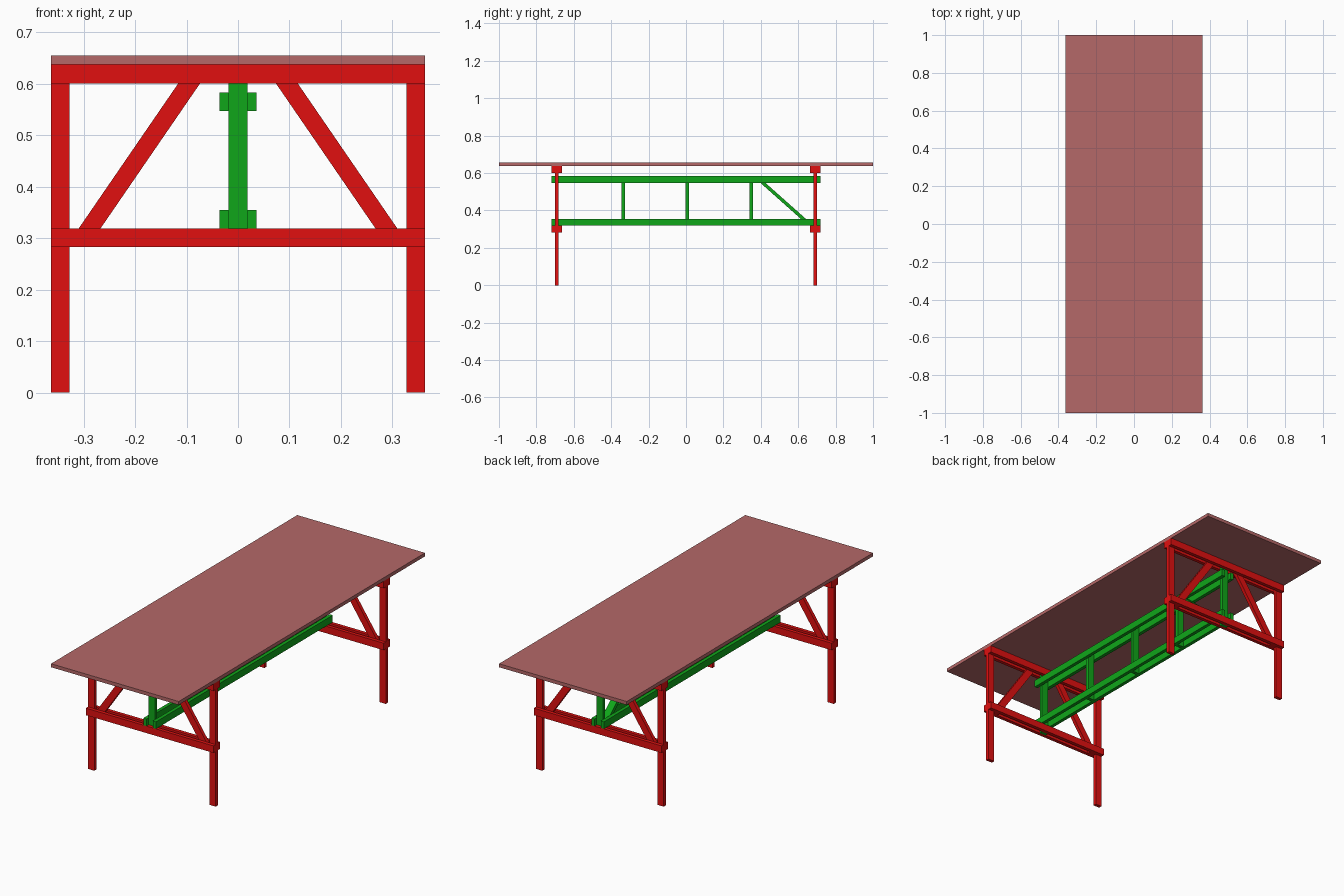
import bpy

if "Cube" in bpy.data.objects:
    bpy.data.objects.remove(bpy.data.objects["Cube"])

T, W = 0.018, 0.036          # batten thickness and width
END_Y = 0.691                # position of the end frames
HALF_W = 0.363
Z_LOW, Z_TOP = 0.283, 0.637  # bottom of low rails, underside of top


def material(name, color):
    m = bpy.data.materials.new(name)
    m.diffuse_color = color
    m.use_nodes = True
    m.node_tree.nodes["Principled BSDF"].inputs["Base Color"].default_value = m.diffuse_color
    return m


RED = material("red_wood", (0.75, 0.005, 0.005, 1))
GREEN = material("green_wood", (0.005, 0.38, 0.01, 1))
TOP = material("top_wood", (0.46, 0.14, 0.14, 1))


def make(name, verts, faces, mat):
    me = bpy.data.meshes.new(name)
    me.from_pydata(verts, [], faces)
    me.materials.append(mat)
    ob = bpy.data.objects.new(name, me)
    bpy.context.collection.objects.link(ob)
    return ob


def brace(name, low, high, half, mat):
    """Slanted bar with level ends; low/high are centres, half = (hx, hy)."""
    hx, hy = half
    corners = [(-hx, -hy), (hx, -hy), (hx, hy), (-hx, hy)]
    verts = [(c[0] + x, c[1] + y, c[2]) for c in (low, high) for x, y in corners]
    faces = [(3, 2, 1, 0), (4, 5, 6, 7)]
    faces += [(i, (i + 1) % 4, (i + 1) % 4 + 4, i + 4) for i in range(4)]
    return make(name, verts, faces, mat)


def bar(name, x, y, z0, z1, sx, sy, mat):
    return brace(name, (x, y, z0), (x, y, z1), (sx / 2, sy / 2), mat)


# Table top
bar("table_top", 0, 0, Z_TOP, Z_TOP + T, 2 * HALF_W, 2, TOP)

# End frames: legs and braces clamped between paired rails
for ey, end in ((-END_Y, "front"), (END_Y, "back")):
    for s, side in ((-1, "left"), (1, "right")):
        bar(f"{end}_leg_{side}", s * (HALF_W - W / 2), ey, 0, Z_TOP, W, T, RED)
        brace(f"{end}_brace_{side}", (s * 0.313, ey, Z_LOW), (s * 0.070, ey, Z_TOP),
              (0.0212, T / 2), RED)
    for k, face in ((-1, "near"), (1, "far")):
        for z, level in ((Z_LOW, "lower"), (Z_TOP - W, "upper")):
            bar(f"{end}_{level}_rail_{face}", 0, ey + k * T, z, z + W, 2 * HALF_W, T, RED)
    # Beam end post slotted between the rails
    bar(f"{end}_beam_post", 0, ey, Z_LOW, Z_TOP, W, T, GREEN)

# Central truss beam: paired chords, posts and one diagonal
C_LOW, C_TOP = 0.319, 0.583
for s, side in ((-1, "left"), (1, "right")):
    for z, level in ((C_LOW, "lower"), (C_TOP - W, "upper")):
        bar(f"beam_{level}_chord_{side}", s * 1.5 * T, 0, z, z + W, T, 2 * (END_Y + 1.5 * T), GREEN)
for i, y in enumerate((-0.336, 0.006, 0.348)):
    bar(f"beam_post_{i + 1}", 0, y, C_LOW, C_TOP, W, T, GREEN)
brace("beam_diagonal", (0, 0.668, C_LOW), (0, 0.371, C_TOP), (W / 2, 0.0135), GREEN)
